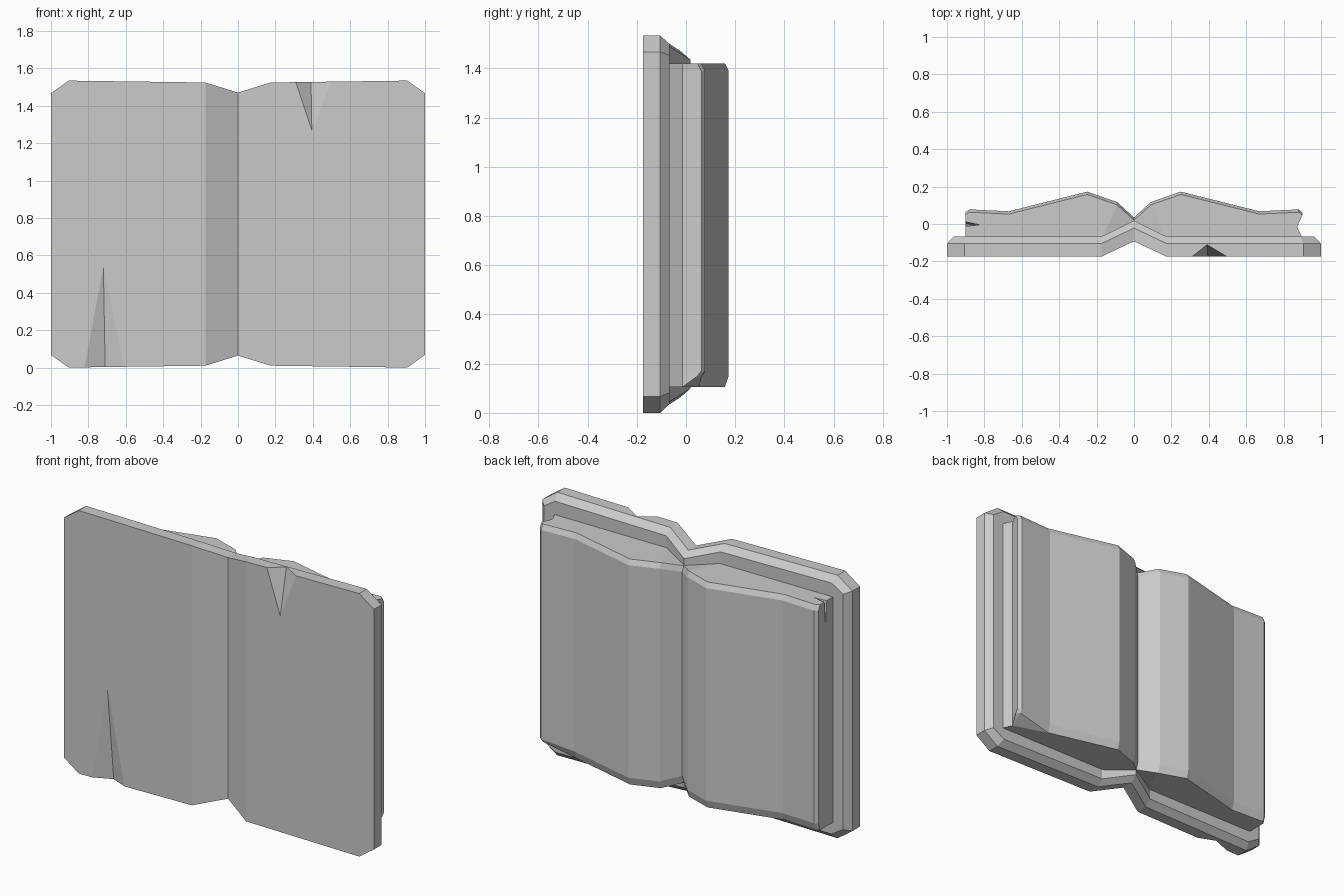
import bpy, bmesh

cube = bpy.data.objects.get("Cube")
if cube:
    bpy.data.objects.remove(cube, do_unlink=True)

grey = bpy.data.materials.new("plain grey")
grey.use_nodes = True
colour = (0.6, 0.6, 0.6, 1)
grey.diffuse_color = colour
grey.node_tree.nodes["Principled BSDF"].inputs["Base Color"].default_value = colour


def make(name, bm):
    bmesh.ops.recalc_face_normals(bm, faces=bm.faces)
    mesh = bpy.data.meshes.new(name)
    bm.to_mesh(mesh)
    bm.free()
    ob = bpy.data.objects.new(name, mesh)
    bpy.context.collection.objects.link(ob)
    mesh.materials.append(grey)
    return ob


def loft(bm, rings):
    """Join closed rings of vertices with quads."""
    for a, b in zip(rings, rings[1:]):
        for i in range(len(a)):
            j = (i + 1) % len(a)
            bm.faces.new((a[i], a[j], b[j], b[i]))


def carve(ob, tip, mouth):
    """Cut a wedge: a triangular mouth narrowing to a tip."""
    bm = bmesh.new()
    t = bm.verts.new(tip)
    m = [bm.verts.new(p) for p in mouth]
    bm.faces.new(m)
    for i in range(len(m)):
        bm.faces.new((m[i], m[(i + 1) % len(m)], t))
    cutter = make("cutter", bm)
    cutter.hide_render = True
    mod = ob.modifiers.new("cut", "BOOLEAN")
    mod.operation, mod.solver, mod.object = "DIFFERENCE", "EXACT", cutter
    bpy.context.view_layer.update()
    cut = bpy.data.meshes.new_from_object(
        ob.evaluated_get(bpy.context.evaluated_depsgraph_get()))
    ob.modifiers.clear()
    ob.data = cut
    bpy.data.objects.remove(cutter, do_unlink=True)


# Cover: clipped-corner boards with a raised spine fold and a chamfered inner edge
MID = 0.767
bm = bmesh.new()
rings = []
for y, spine_y, inset in ((-0.175, -0.092, 0), (-0.105, -0.022, 0), (-0.068, 0.018, 0.035)):
    half = [(0, 0.703), (0.175, 0.757), (0.905, 0.767), (1, 0.7)]
    quarter = []
    for i, (x, h) in enumerate(half):
        shrink = inset * (1 if i < 3 else 0.4)
        quarter.append((x - inset * (0, 0, 0.4, 1)[i], h - shrink))
    top = [(-x, h) for x, h in quarter[:0:-1]] + quarter
    outline = top + [(x, -h) for x, h in top[::-1]]
    rings.append([bm.verts.new((x, spine_y if x == 0 else y, MID + h)) for x, h in outline])
loft(bm, rings)
for ring in (rings[0], rings[-1]):
    n = len(ring)
    for a, b in ((0, 2), (2, 3), (3, 4), (4, 6)):
        bm.faces.new(ring[a:b + 1] + ring[n - 1 - b:n - a])
cover = make("cover", bm)

# Dents in the front of the cover
carve(cover, (0.395, -0.176, 1.265),
      [(0.295, -0.18, 1.55), (0.515, -0.18, 1.55), (0.39, -0.105, 1.55)])
carve(cover, (-0.72, -0.176, 0.555),
      [(-0.835, -0.18, -0.01), (-0.595, -0.18, -0.01), (-0.71, -0.13, -0.01)])

# Page blocks: arched section, with the back rim chamfered at top and bottom
BACK = [(0.88, 0.078), (0.67, 0.068), (0.25, 0.173), (0.09, 0.117), (0, 0.035)]
BASE = [(0, 0.01), (0.17, -0.075), (0.9, -0.075)]
SIDES = {1: [(0.872, -0.015), (0.9, 0.062)], -1: [(0.9, -0.02), (0.9, 0.065)]}


def page_block(name, side):
    bm = bmesh.new()
    section = BASE + SIDES[side] + BACK
    rings = []
    for z, rim, towards in ((0.105, 1, 1), (0.15, 0, 1), (1.39, 0, -1), (1.42, 1, -1)):
        ring = []
        for i, (x, y) in enumerate(section):
            h = z + towards * (0.025 if x == 0 else 0)
            # worn lower outer corner
            if side == 1 and z < 0.2 and x > 0.8 and y > 0:
                h += 0.045 if rim else 0.02
            dy = 0.015 * rim if i >= 4 else 0
            ring.append(bm.verts.new((side * x, y - dy, h)))
        rings.append(ring)
    loft(bm, rings)
    for ring in (rings[0], rings[-1]):
        bm.faces.new(ring)
    bmesh.ops.triangulate(bm, faces=[f for f in bm.faces if len(f.verts) > 4])
    return make(name, bm)


left_pages = page_block("left_pages", 1)
right_pages = page_block("right_pages", -1)

# Slit in the outer edge of the right pages
carve(right_pages, (-0.905, 0, 1.26),
      [(-0.92, -0.015, 1.43), (-0.92, 0.017, 1.43), (-0.82, -0.005, 1.43)])
